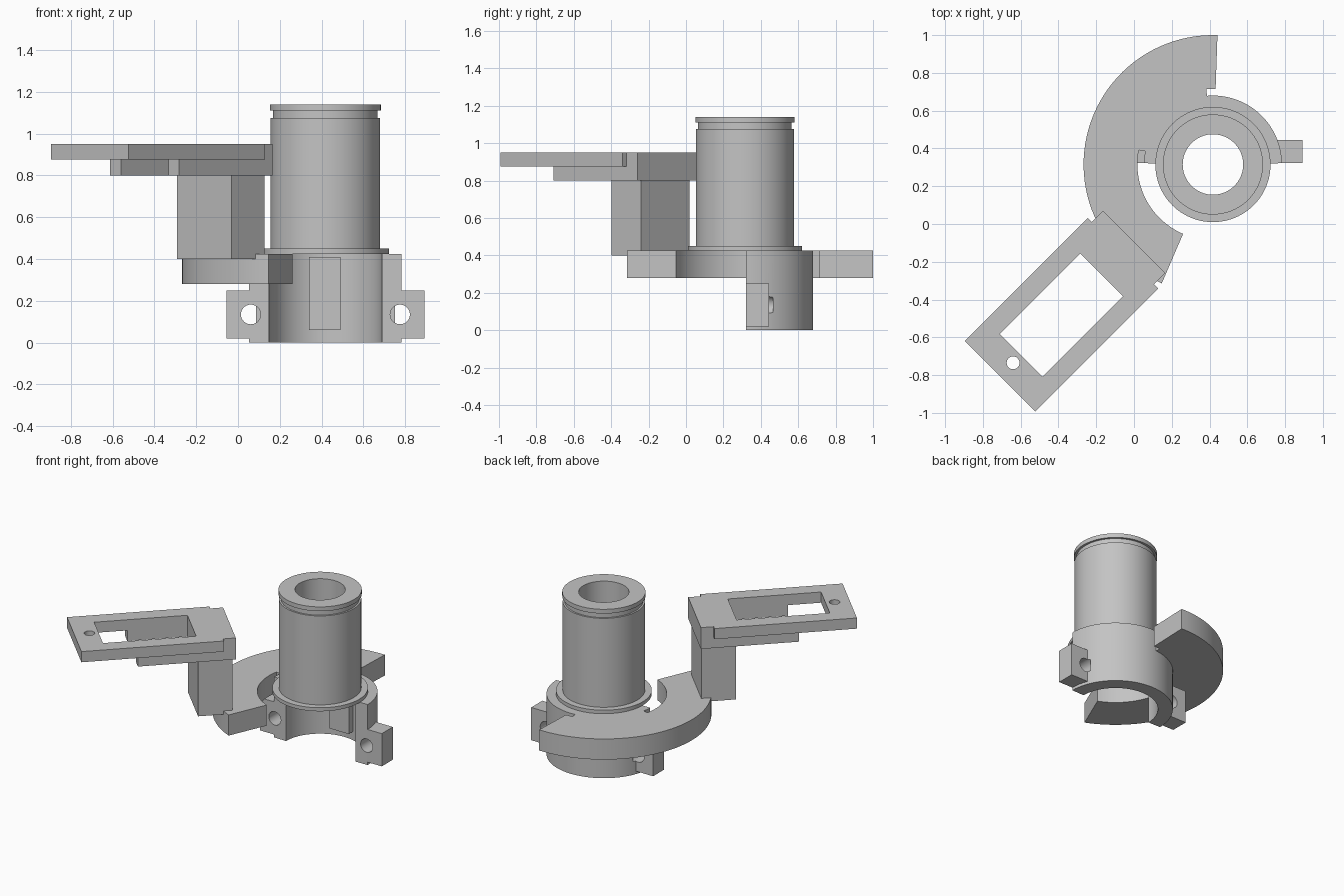
import bpy, bmesh
from math import sin, cos, pi, radians, sqrt
from mathutils import Matrix, Vector

cube = bpy.data.objects.get("Cube")
if cube:
    bpy.data.objects.remove(cube, do_unlink=True)

CX, CY = 0.418, 0.315          # axis of the sleeve
R_CLAMP, R_BORE = 0.365, 0.27
SPLIT = 0.322                  # flat face of the half clamp

gray = bpy.data.materials.new("plain gray")
gray.use_nodes = True
gray.diffuse_color = (0.55, 0.55, 0.55, 1)
gray.node_tree.nodes["Principled BSDF"].inputs["Base Color"].default_value = (0.55, 0.55, 0.55, 1)


def make(name, bm):
    bmesh.ops.recalc_face_normals(bm, faces=bm.faces)
    mesh = bpy.data.meshes.new(name)
    bm.to_mesh(mesh)
    bm.free()
    mesh.materials.append(gray)
    ob = bpy.data.objects.new(name, mesh)
    bpy.context.collection.objects.link(ob)
    return ob


def prism(name, outline, z0, z1):
    bm = bmesh.new()
    face = bm.faces.new([bm.verts.new((x, y, z0)) for x, y in outline])
    top = bmesh.ops.extrude_face_region(bm, geom=[face])["geom"]
    bmesh.ops.translate(bm, vec=(0, 0, z1 - z0),
                        verts=[v for v in top if isinstance(v, bmesh.types.BMVert)])
    return make(name, bm)


def box(name, x0, x1, y0, y1, z0, z1):
    return prism(name, [(x0, y0), (x1, y0), (x1, y1), (x0, y1)], z0, z1)


def diagonal_box(name, u0, u1, v0, v1, z0, z1):
    """Box along the arm: u runs to the back left, v to the front left."""
    corners = [(u0, v0), (u0, v1), (u1, v1), (u1, v0)]
    return prism(name, [((u + v) / sqrt(2), (u - v) / sqrt(2)) for u, v in corners], z0, z1)


def rod(name, radius, length, matrix):
    bm = bmesh.new()
    bmesh.ops.create_cone(bm, cap_ends=True, segments=48, radius1=radius,
                          radius2=radius, depth=length, matrix=matrix)
    return make(name, bm)


def arc(radius, a0, a1, steps=48):
    angles = [radians(a0 + (a1 - a0) * i / steps) for i in range(steps + 1)]
    return [(CX + radius * cos(a), CY + radius * sin(a)) for a in angles]


def sector(name, r_in, r_out, a0, a1, z0, z1):
    return prism(name, arc(r_out, a0, a1) + arc(r_in, a1, a0), z0, z1)


def cut(ob, cutters):
    for c in cutters:
        mod = ob.modifiers.new("cut", 'BOOLEAN')
        mod.operation, mod.solver, mod.object = 'DIFFERENCE', 'EXACT', c
    bpy.context.view_layer.update()
    graph = bpy.context.evaluated_depsgraph_get()
    mesh = bpy.data.meshes.new_from_object(ob.evaluated_get(graph))
    ob.modifiers.clear()
    ob.data = mesh


def smooth(ob):
    bpy.ops.object.select_all(action='DESELECT')
    ob.select_set(True)
    bpy.context.view_layer.objects.active = ob
    bpy.ops.object.shade_smooth_by_angle(angle=radians(30))


# Hollow sleeve with foot flange and a groove below the rim
profile = [(0.16, 0.425), (0.305, 0.425), (0.305, 0.45), (0.262, 0.45), (0.262, 1.075),
           (0.25, 1.075), (0.25, 1.11), (0.265, 1.11), (0.265, 1.14), (0.16, 1.14)]
bm = bmesh.new()
ring = [bm.verts.new((CX + r, CY, z)) for r, z in profile]
edges = [bm.edges.new((a, b)) for a, b in zip(ring, ring[1:] + ring[:1])]
bmesh.ops.spin(bm, geom=ring + edges, cent=(CX, CY, 0), axis=(0, 0, 1),
               angle=2 * pi, steps=96, use_merge=True)
bmesh.ops.remove_doubles(bm, verts=bm.verts, dist=0.0001)
sleeve = make("sleeve", bm)

# Half clamp below the sleeve, with locating key and bolt ears
clamp = sector("half_clamp", R_BORE, R_CLAMP, 1.1, 178.9, 0, 0.425)
key = box("locating_key", 0.34, 0.49, 0.53, 0.61, 0.06, 0.41)
bolts, ears = [], []
for side, label in ((-1, "right"), (1, "left")):
    x0, x1 = sorted((CX + side * 0.302, CX + side * 0.474))
    ears.append(box(label + "_clamp_ear", x0, x1, SPLIT, 0.445, 0.02, 0.25))
    place = Matrix.Translation((CX + side * 0.357, 0.36, 0.135)) @ Matrix.Rotation(pi / 2, 4, 'X')
    bolts.append(rod("bolt_cutter", 0.047, 0.21, place))
cut(clamp, bolts)
for ear, bolt in zip(ears, bolts):
    cut(ear, [bolt])

# Curved side plate, tied to the clamp by a thin web
curved_plate = sector("curved_plate", 0.4, 0.685, 88, 246.7, 0.28, 0.425)
web = sector("plate_web", 0.36, 0.402, 95, 169, 0.28, 0.425)

# Post carrying the mounting frame
post = diagonal_box("post", -0.304, -0.08, -0.108, 0.26, 0.40, 0.80)

# Mounting frame: lower cradle, end block and slotted top plate
cradle = diagonal_box("frame_cradle", -0.70, -0.067, -0.166, 0.30, 0.80, 0.875)
end_block = diagonal_box("frame_end_block", -0.15, -0.067, -0.166, 0.30, 0.875, 0.95)
top_plate = diagonal_box("frame_top_plate", -1.071, -0.15, -0.195, 0.332, 0.875, 0.95)
window = diagonal_box("window_cutter", -0.914, -0.311, -0.09, 0.23, 0.7, 1.05)
screw = rod("screw_cutter", 0.034, 0.4, Matrix.Translation((-0.64, -0.735, 0.9)))
cut(cradle, [window])
cut(top_plate, [window, screw])

for helper in bolts + [window, screw]:
    bpy.data.objects.remove(helper, do_unlink=True)

for ob in [sleeve, clamp, curved_plate, web, top_plate] + ears:
    smooth(ob)
